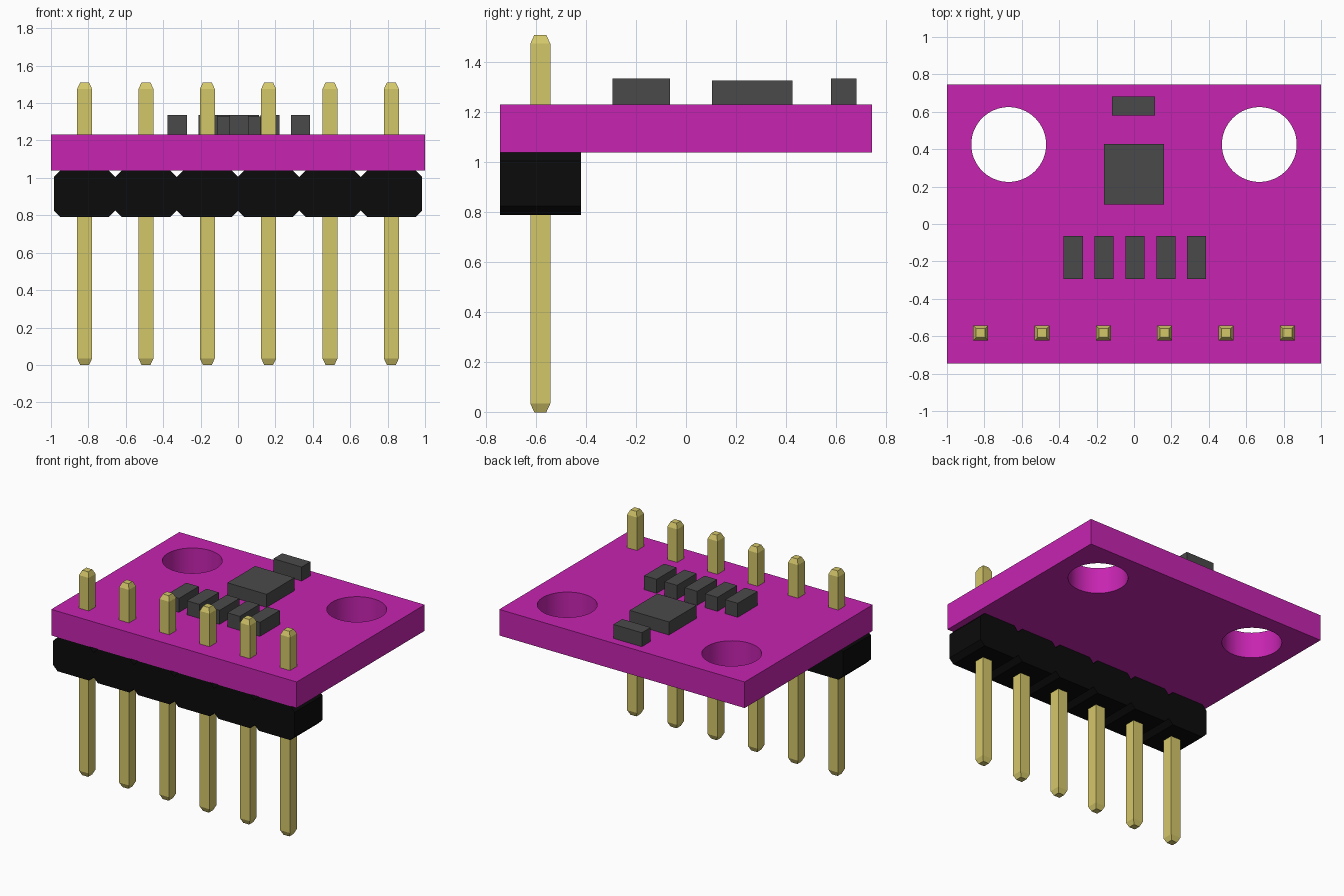
import bpy, bmesh, math

if "Cube" in bpy.data.objects:
    bpy.data.objects.remove(bpy.data.objects["Cube"], do_unlink=True)


def material(name, hex_rgb):
    def lin(c):
        c /= 255
        return c / 12.92 if c <= 0.04045 else ((c + 0.055) / 1.055) ** 2.4
    col = tuple(lin((hex_rgb >> s) & 255) for s in (16, 8, 0)) + (1.0,)
    m = bpy.data.materials.new(name)
    m.use_nodes = True
    m.diffuse_color = col
    m.node_tree.nodes["Principled BSDF"].inputs["Base Color"].default_value = col
    return m


MAGENTA = material("magenta board", 0xC724B1)
GOLD = material("pale gold", 0xD4C76A)
GREY = material("chip grey", 0x4A4A4A)
BLACK = material("header black", 0x0B0B0B)


def finish(name, bm, mat):
    bmesh.ops.recalc_face_normals(bm, faces=bm.faces)
    me = bpy.data.meshes.new(name)
    bm.to_mesh(me)
    bm.free()
    me.materials.append(mat)
    ob = bpy.data.objects.new(name, me)
    bpy.context.collection.objects.link(ob)
    return ob


def box(name, lo, hi, mat):
    bm = bmesh.new()
    bmesh.ops.create_cube(bm, size=1)
    for v in bm.verts:
        v.co = [(a + b) / 2 + c * (b - a) for a, b, c in zip(lo, hi, v.co)]
    return finish(name, bm, mat)


def loft(name, rings, mat):
    """Skin a list of equal-sized point rings and cap both ends."""
    bm = bmesh.new()
    loops = [[bm.verts.new(p) for p in r] for r in rings]
    n = len(loops[0])
    for a, b in zip(loops, loops[1:]):
        for i in range(n):
            j = (i + 1) % n
            bm.faces.new((a[i], a[j], b[j], b[i]))
    bm.faces.new(loops[0])
    bm.faces.new(loops[-1])
    return finish(name, bm, mat)


BOARD_Z0, BOARD_Z1 = 1.04, 1.232
PITCH, ROW_Y = 0.328, -0.583

# Circuit board with two mounting holes
board = box("board", (-1, -0.745, BOARD_Z0), (1, 0.745, BOARD_Z1), MAGENTA)
for x in (-0.67, 0.67):
    bm = bmesh.new()
    bmesh.ops.create_cone(bm, cap_ends=True, segments=64, radius1=0.2, radius2=0.2, depth=1)
    bmesh.ops.translate(bm, vec=(x, 0.425, 1.13), verts=bm.verts)
    cutter = finish("hole_cutter", bm, MAGENTA)
    cutter.hide_render = True
    bpy.context.view_layer.objects.active = board
    mod = board.modifiers.new("hole", 'BOOLEAN')
    mod.operation = 'DIFFERENCE'
    mod.solver = 'EXACT'
    mod.object = cutter
    bpy.ops.object.modifier_apply(modifier=mod.name)
    bpy.data.objects.remove(cutter, do_unlink=True)
bpy.ops.object.select_all(action='DESELECT')
board.select_set(True)
bpy.context.view_layer.objects.active = board
bpy.ops.object.shade_smooth_by_angle(angle=math.radians(30))

# Header: chamfered housings and pins with tapered tips
for i in range(6):
    x = (i - 2.5) * PITCH
    h, c, z0, z1 = PITCH / 2, 0.035, 0.79, BOARD_Z0
    octagon = [(-h + c, z0), (h - c, z0), (h, z0 + c), (h, z1 - c),
               (h - c, z1), (-h + c, z1), (-h, z1 - c), (-h, z0 + c)]
    loft(f"header_housing_{i + 1}",
         [[(x + px, y, pz) for px, pz in octagon] for y in (-0.745, -0.42)], BLACK)
    loft(f"header_pin_{i + 1}",
         [[(x + sx * r, ROW_Y + sy * r, z)
           for sx, sy in ((-1, -1), (1, -1), (1, 1), (-1, 1))]
          for z, r in ((0, 0.024), (0.035, 0.04), (1.475, 0.04), (1.51, 0.024))], GOLD)

# Surface components
box("main_chip", (-0.16, 0.105, BOARD_Z1), (0.16, 0.427, 1.328), GREY)
box("rear_component", (-0.118, 0.58, BOARD_Z1), (0.113, 0.683, 1.335), GREY)
for i in range(5):
    x = 0.005 + (i - 2) * 0.165
    box(f"small_component_{i + 1}", (x - 0.051, -0.295, BOARD_Z1),
        (x + 0.051, -0.065, 1.335), GREY)
